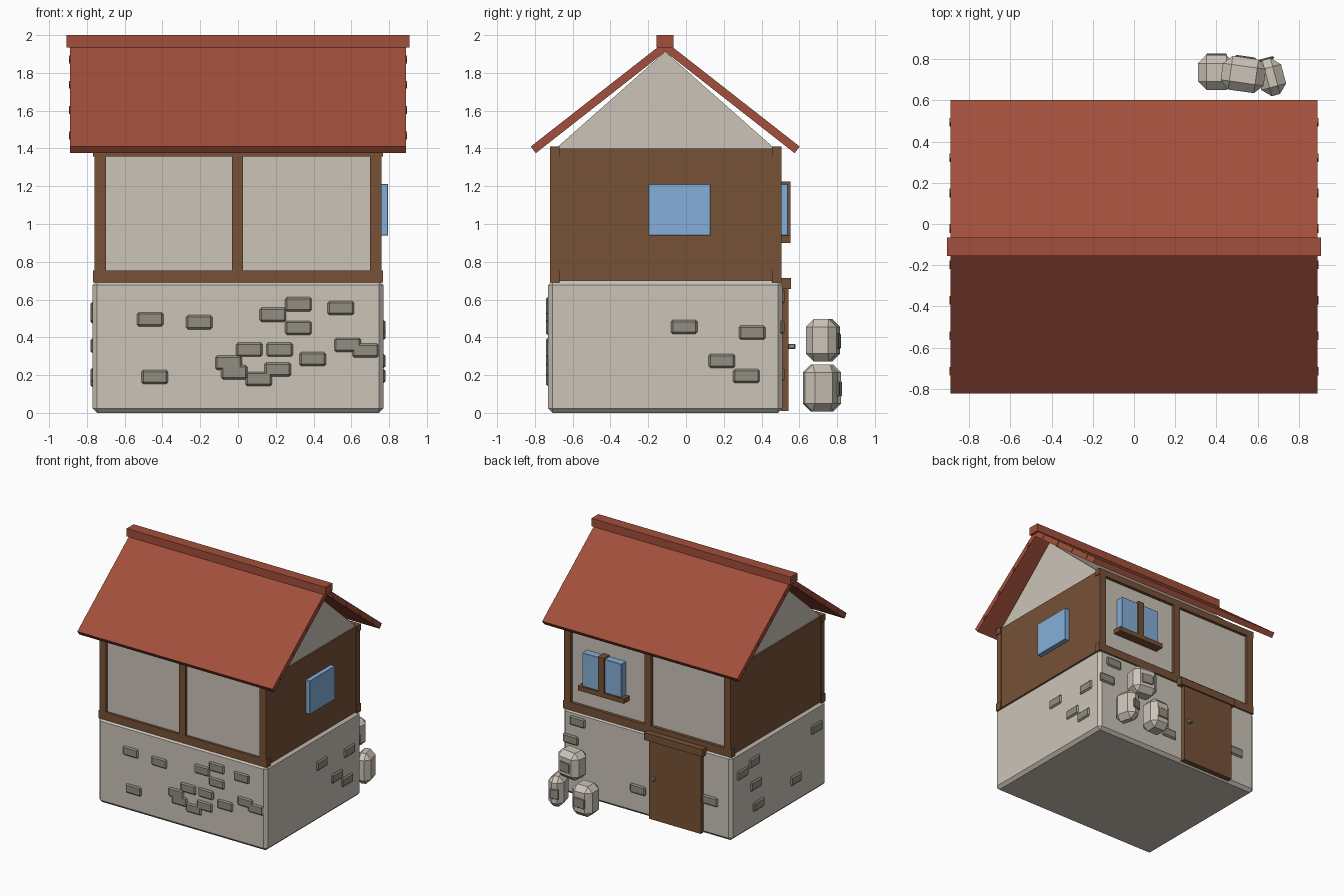
import bpy, bmesh, math
from mathutils import Vector, Matrix

if "Cube" in bpy.data.objects:
    bpy.data.objects.remove(bpy.data.objects["Cube"], do_unlink=True)


def material(name, r, g, b):
    m = bpy.data.materials.new(name)
    m.use_nodes = True
    m.diffuse_color = (r, g, b, 1)
    m.node_tree.nodes["Principled BSDF"].inputs["Base Color"].default_value = (r, g, b, 1)
    return m


PLASTER = material("pale plaster", 0.60, 0.55, 0.48)
STONE = material("grey stone", 0.29, 0.27, 0.22)
WOOD = material("brown wood", 0.185, 0.083, 0.037)
TILE = material("red roof", 0.36, 0.078, 0.043)
GLASS = material("blue glass", 0.235, 0.43, 0.69)


def finish(name, bm, mat):
    bmesh.ops.recalc_face_normals(bm, faces=bm.faces)
    mesh = bpy.data.meshes.new(name)
    bm.to_mesh(mesh)
    bm.free()
    mesh.materials.append(mat)
    obj = bpy.data.objects.new(name, mesh)
    bpy.context.collection.objects.link(obj)
    return obj


def block(name, mat, centre, size, bevel=0, turn=None):
    """Box given by centre and size, optionally chamfered and rotated."""
    bm = bmesh.new()
    bmesh.ops.create_cube(bm, size=1)
    bmesh.ops.scale(bm, vec=size, verts=bm.verts)
    if bevel:
        bmesh.ops.bevel(bm, geom=bm.edges[:], offset=bevel, segments=1, affect='EDGES')
    move = Matrix.Translation(centre) @ (turn or Matrix())
    bmesh.ops.transform(bm, matrix=move, verts=bm.verts)
    return finish(name, bm, mat)


def span(name, mat, x, y, z, bevel=0):
    """Box given by its range on each axis."""
    ranges = (x, y, z)
    return block(name, mat, [(a + b) / 2 for a, b in ranges],
                 [abs(b - a) for a, b in ranges], bevel)


def prism(name, mat, profile, x0, x1):
    """Side profile of (y, z) points extruded along x."""
    bm = bmesh.new()
    face = bm.faces.new([bm.verts.new((x0, y, z)) for y, z in profile])
    ext = bmesh.ops.extrude_face_region(bm, geom=[face])
    verts = [v for v in ext["geom"] if isinstance(v, bmesh.types.BMVert)]
    bmesh.ops.translate(bm, vec=(x1 - x0, 0, 0), verts=verts)
    return finish(name, bm, mat)


MID = -0.11             # y of the ridge
FRONT, BACK = -0.73, 0.51

# Ground floor and its scattered facing stones
span("stone_base", PLASTER, (-0.77, 0.77), (FRONT, BACK), (0, 0.7), 0.024)

front_stones = [(-.465, .495), (-.205, .48), (-.44, .19), (.185, .52), (.32, .575),
                (.545, .555), (.32, .45), (.06, .335), (.22, .335), (-.05, .265),
                (-.02, .215), (.11, .18), (.21, .23), (.395, .285), (.58, .36), (.675, .33)]
back_stones = [(.63, .615), (.695, .455), (.08, .205), (-.58, .29)]
left_stones = [(-.01, .455), (.35, .425), (.19, .275), (.32, .195)]
right_stones = [(.21, .55), (.365, .51), (.19, .355), (.155, .175), (-.33, .2), (-.6, .52)]
for side, places, y in (("front", front_stones, FRONT), ("back", back_stones, BACK)):
    for x, z in places:
        block(side + "_stone", STONE, (x, y, z), (0.14, 0.024, 0.075), 0.01)
for side, places, x in (("left", left_stones, 0.77), ("right", right_stones, -0.77)):
    for y, z in places:
        block(side + "_stone", STONE, (x, y, z), (0.024, 0.14, 0.075), 0.01)

# Upper floor: plaster core, boarded ends, timber frame front and back
span("upper_wall", PLASTER, (-0.74, 0.74), (-0.70, 0.48), (0.7, 1.39))
for s in (-1, 1):
    span("end_boarding", WOOD, (s * 0.73, s * 0.757), (-0.715, 0.5), (0.7, 1.4))
for side, y in (("front", (-0.72, -0.67)), ("back", (0.455, 0.505))):
    span(side + "_bottom_beam", WOOD, (-0.767, 0.767), y, (0.69, 0.755))
    span(side + "_top_beam", WOOD, (-0.767, 0.767), y, (1.358, 1.41))
    for x in (-0.73, -0.003, 0.73):
        span(side + "_post", WOOD, (x - 0.03, x + 0.03), y, (0.7, 1.39))

# Gable and roof
prism("gable", PLASTER, [(MID - 0.585, 1.395), (MID + 0.585, 1.395), (MID, 1.912)], -0.745, 0.745)
SLOPE = math.atan2(0.535, 0.685)
for s in (-1, 1):
    prism("roof_slope", TILE, [(MID, 1.912), (MID + s * 0.685, 1.375),
                               (MID + s * 0.712, 1.41), (MID, 1.967)], -0.89, 0.89)
    for i in range(4):
        d = 0.088 + i * 0.172
        block("roof_batten", TILE, (0, MID + s * d, 1.94 - d * 0.78),
              (1.79, 0.03, 0.03), 0, Matrix.Rotation(-s * SLOPE, 4, 'X'))
span("ridge_cap", TILE, (-0.907, 0.907), (MID - 0.045, MID + 0.045), (1.935, 2.0))

# Windows
span("side_window", GLASS, (0.74, 0.795), (-0.198, 0.13), (0.938, 1.213), 0.003)
for x in ((0.21, 0.365), (0.415, 0.57)):
    span("back_window_pane", GLASS, x, (0.47, 0.54), (0.938, 1.213), 0.003)
span("back_window_bar", WOOD, (0.362, 0.418), (0.47, 0.552), (0.93, 1.226))
span("back_window_sill", WOOD, (0.18, 0.60), (0.47, 0.552), (0.90, 0.938))

# Door
span("door", WOOD, (-0.515, -0.045), (0.5, 0.543), (0.01, 0.665))
span("door_lintel", WOOD, (-0.54, -0.005), (0.5, 0.555), (0.655, 0.715))
span("door_handle", STONE, (-0.105, -0.075), (0.54, 0.58), (0.338, 0.366), 0.005)

# Pile of boulders beside the door, each with a small stone facing
boulders = [((0.40, 0.735, 0.132), (0.18, 0.17, 0.25), 0),
            ((0.665, 0.712, 0.132), (0.125, 0.18, 0.25), 15),
            ((0.53, 0.725, 0.385), (0.21, 0.165, 0.225), -8)]
for centre, size, angle in boulders:
    turn = Matrix.Rotation(math.radians(angle), 4, 'Z')
    block("boulder", PLASTER, centre, size, 0.042, turn)
    face = Vector(centre) + turn @ Vector((0, size[1] / 2, -0.005))
    block("boulder_stone", STONE, face, (min(size[0] * 0.6, 0.1), 0.014, 0.08), 0.005, turn)
